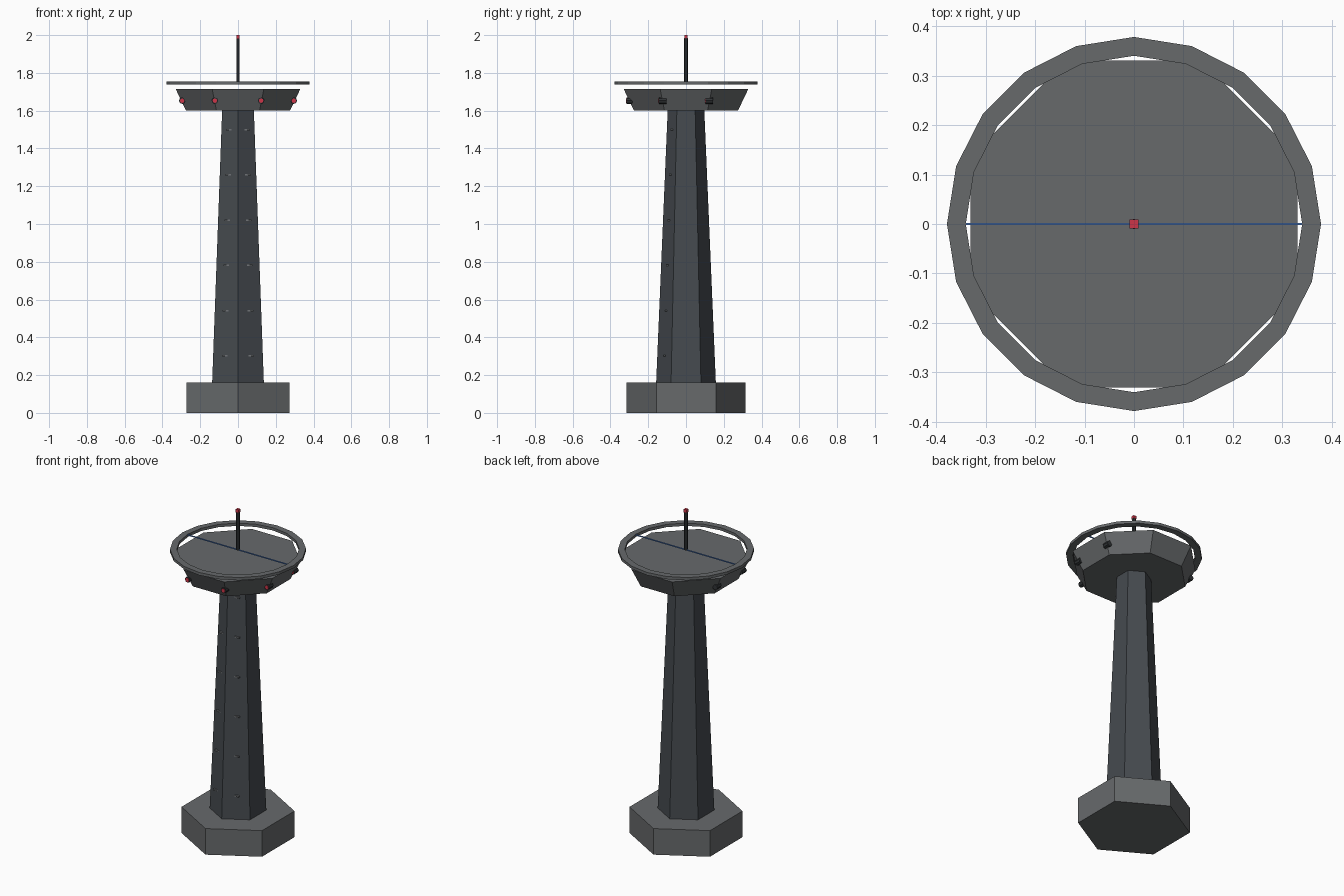
import bpy, bmesh, math
from mathutils import Matrix

if "Cube" in bpy.data.objects:
    bpy.data.objects.remove(bpy.data.objects["Cube"])


def material(name, rgb):
    m = bpy.data.materials.new(name)
    m.diffuse_color = (*rgb, 1)
    m.use_nodes = True
    m.node_tree.nodes["Principled BSDF"].inputs["Base Color"].default_value = m.diffuse_color
    return m


GREY = material("concrete_grey", (0.135, 0.143, 0.148))
SLATE = material("slate_grey", (0.060, 0.069, 0.078))
DARK = material("dark_metal", (0.030, 0.034, 0.037))
PALE = material("pale_metal", (0.16, 0.17, 0.18))
RED = material("signal_red", (0.62, 0.035, 0.065))
BLUE = material("cable_blue", (0.09, 0.23, 0.62))


def finish(name, bm, mat):
    bmesh.ops.recalc_face_normals(bm, faces=bm.faces)
    me = bpy.data.meshes.new(name)
    bm.to_mesh(me)
    bm.free()
    me.materials.append(mat)
    ob = bpy.data.objects.new(name, me)
    bpy.context.collection.objects.link(ob)
    return ob


def circle(bm, n, r, z, start):
    return [bm.verts.new((r * math.cos(start + i * math.tau / n),
                          r * math.sin(start + i * math.tau / n), z)) for i in range(n)]


def bridge(bm, a, b):
    n = len(a)
    for i in range(n):
        j = (i + 1) % n
        bm.faces.new((a[i], a[j], b[j], b[i]))


def prism(name, n, r0, r1, z0, z1, mat, start=0.0):
    bm = bmesh.new()
    a, b = circle(bm, n, r0, z0, start), circle(bm, n, r1, z1, start)
    bridge(bm, a, b)
    bm.faces.new(a)
    bm.faces.new(b)
    return finish(name, bm, mat)


def box(name, centre, size, mat):
    bm = bmesh.new()
    bmesh.ops.create_cube(bm, size=1, matrix=Matrix.Translation(centre) @ Matrix.Diagonal((*size, 1)))
    return finish(name, bm, mat)


def y_cylinder(name, centre, r, depth, mat, n=8):
    bm = bmesh.new()
    mtx = Matrix.Translation(centre) @ Matrix.Rotation(math.pi / 2, 4, 'X')
    bmesh.ops.create_cone(bm, cap_ends=True, segments=n, radius1=r, radius2=r, depth=depth, matrix=mtx)
    return finish(name, bm, mat)


# hexagonal foot and tapered shaft
prism("base", 6, 0.315, 0.315, 0, 0.16, GREY, math.pi / 2)
prism("shaft", 6, 0.158, 0.097, 0.16, 1.6, SLATE, math.pi / 2)

# flared octagonal cabin
k = 1 / math.cos(math.pi / 8)
prism("cabin", 8, 0.275 * k, 0.33 * k, 1.6, 1.715, GREY, math.pi / 8)

# flat ring floating above the cabin
bm = bmesh.new()
loops = [circle(bm, 20, r, z, 0) for r, z in
         ((0.34, 1.738), (0.378, 1.738), (0.378, 1.755), (0.34, 1.755))]
for i in range(4):
    bridge(bm, loops[i], loops[(i + 1) % 4])
finish("ring", bm, GREY)

# thin bar across the ring, mast and beacon
box("cross_bar", (0, 0, 1.75), (0.68, 0.005, 0.006), BLUE)
prism("mast", 6, 0.0105, 0.0105, 1.75, 1.985, DARK, math.pi / 2)
box("beacon", (0, 0, 1.99), (0.018, 0.018, 0.02), RED)

# forward-facing lamps on six cabin corners
for i, deg in enumerate((-157.5, -112.5, -67.5, -22.5, 22.5, 157.5)):
    a = math.radians(deg)
    x, y = 0.32 * math.cos(a), 0.32 * math.sin(a)
    y_cylinder(f"lamp_housing_{i}", (x, y, 1.653), 0.017, 0.04, DARK)
    y_cylinder(f"lamp_lens_{i}", (x, y - 0.02, 1.653), 0.012, 0.006, RED)

# climbing pegs on the two front faces of the shaft
for i in range(6):
    z = 0.302 + i * 0.2395
    apothem = (0.158 - 0.061 * (z - 0.16) / 1.44) * math.cos(math.pi / 6)
    for side in (-1, 1):
        box(f"peg_{i}_{'left' if side < 0 else 'right'}",
            (side * (apothem * 0.5 + 0.003), -apothem * 0.866, z), (0.034, 0.012, 0.008), PALE)
